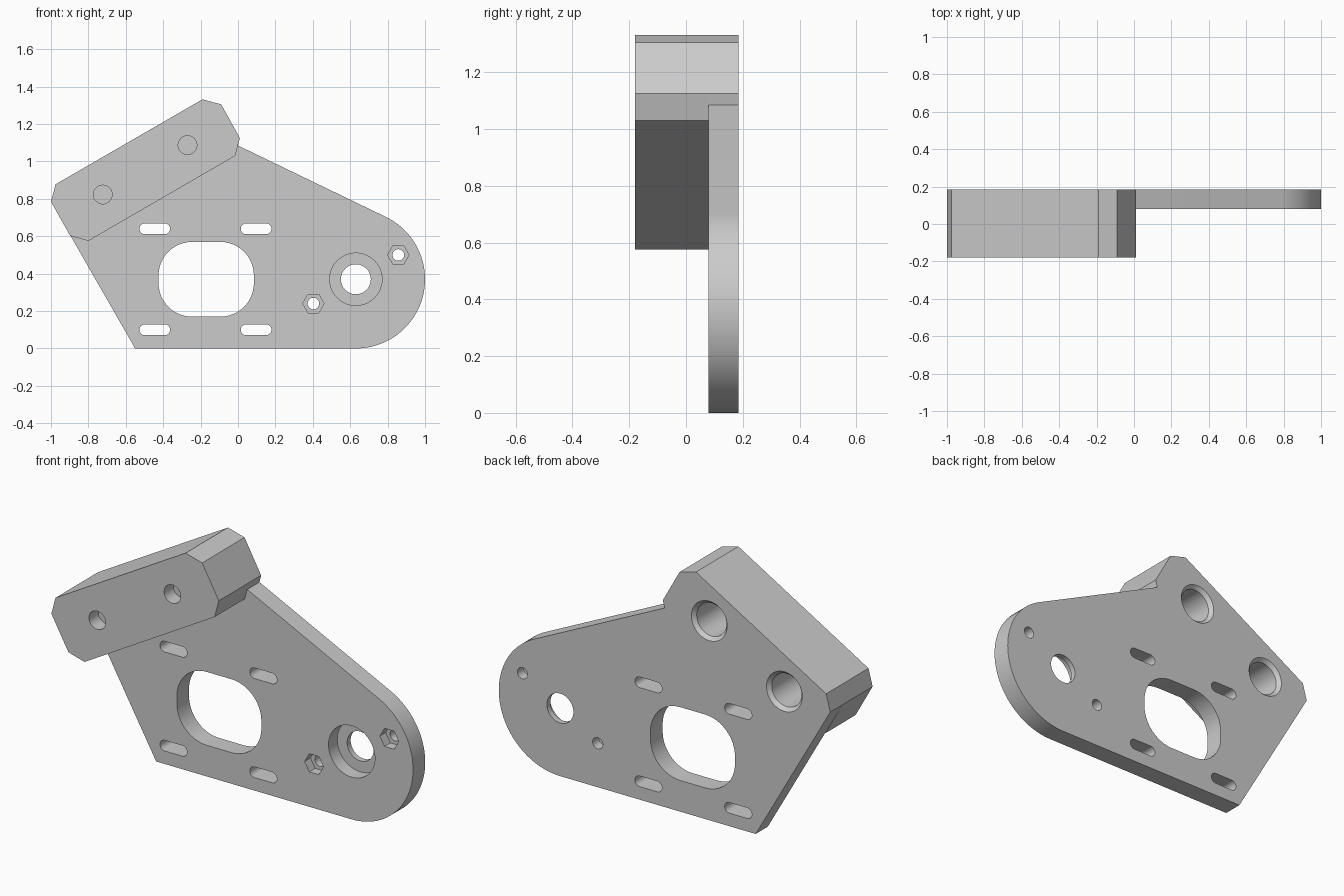
import bpy, bmesh
from math import cos, sin, radians, pi

cube = bpy.data.objects.get("Cube")
if cube:
    bpy.data.objects.remove(cube, do_unlink=True)

grey = bpy.data.materials.new("light grey")
grey.use_nodes = True
COLOUR = (0.6, 0.6, 0.6, 1)
grey.diffuse_color = COLOUR
grey.node_tree.nodes["Principled BSDF"].inputs["Base Color"].default_value = COLOUR

FRONT, PLATE_FRONT, BACK, OUT = -0.18, 0.08, 0.185, 0.05


def arc(x, z, r, start, end, n):
    return [(x + r * cos(radians(start + (end - start) * i / n)),
             z + r * sin(radians(start + (end - start) * i / n))) for i in range(n + 1)]


def circle(x, z, r, n=48):
    return arc(x, z, r, 0, 360, n)[:-1]


def rounded(x, z, half_w, half_h, r, n=12):
    """Rounded rectangle, or a slot when r equals half_h."""
    pts = []
    for k, (sx, sz) in enumerate([(1, 1), (-1, 1), (-1, -1), (1, -1)]):
        for p in arc(x + sx * (half_w - r), z + sz * (half_h - r), r, 90 * k, 90 * k + 90, n):
            if not pts or abs(p[0] - pts[-1][0]) + abs(p[1] - pts[-1][1]) > 1e-5:
                pts.append(p)
    if abs(pts[0][0] - pts[-1][0]) + abs(pts[0][1] - pts[-1][1]) < 1e-5:
        pts.pop()
    return pts


def loft(name, sections):
    """Closed solid through (outline, y) sections of equal point count."""
    bm = bmesh.new()
    rings = [[bm.verts.new((x, y, z)) for x, z in pts] for pts, y in sections]
    n = len(rings[0])
    bm.faces.new(rings[0])
    bm.faces.new(rings[-1])
    for a, b in zip(rings, rings[1:]):
        for i in range(n):
            bm.faces.new((a[i], a[(i + 1) % n], b[(i + 1) % n], b[i]))
    bmesh.ops.recalc_face_normals(bm, faces=bm.faces)
    mesh = bpy.data.meshes.new(name)
    bm.to_mesh(mesh)
    bm.free()
    mesh.materials.append(grey)
    obj = bpy.data.objects.new(name, mesh)
    bpy.context.collection.objects.link(obj)
    return obj


def combine(target, tool, operation):
    tool.hide_render = True
    mod = target.modifiers.new(operation, "BOOLEAN")
    mod.operation, mod.solver, mod.object = operation, "EXACT", tool
    bpy.context.view_layer.objects.active = target
    bpy.ops.object.modifier_apply(modifier=mod.name)
    bpy.data.objects.remove(tool, do_unlink=True)


# Clamp block with clipped corners, and the plate sharing its upper outline
block_outline = [(-1, 0.785), (-0.975, 0.878), (-0.19, 1.332), (-0.09, 1.305),
                 (0.01, 1.125), (-0.015, 1.03), (-0.8, 0.575), (-0.897, 0.602)]
plate_outline = (block_outline[:5] + [(0, 1.085)]
                 + arc(0.63, 0.37, 0.37, 64, -90, 48) + [(-0.55, 0)])
bracket = loft("mounting_bracket", [(plate_outline, PLATE_FRONT), (plate_outline, BACK)])
block = loft("clamp_block", [(block_outline, FRONT), (block_outline, PLATE_FRONT)])
combine(bracket, block, "UNION")


def cut(*sections):
    combine(bracket, loft("cutter", sections), "DIFFERENCE")


# Large motor opening and four adjustment slots
opening = rounded(-0.17, 0.37, 0.255, 0.2, 0.18)
cut((opening, 0), (opening, BACK + OUT))
for x in (-0.445, 0.097):
    for z in (0.1, 0.64):
        slot = rounded(x, z, 0.082, 0.029, 0.029)
        cut((slot, 0), (slot, BACK + OUT))

# Bearing seat: shallow pocket then a through hole
pivot = (0.63, 0.37)
cut((circle(*pivot, 0.14), 0), (circle(*pivot, 0.14), 0.155),
    (circle(*pivot, 0.08), 0.155), (circle(*pivot, 0.08), BACK + OUT))

# Hexagonal nut pockets with screw holes
for x, z in ((0.403, 0.24), (0.857, 0.5)):
    nut, hole = circle(x, z, 0.057, 6), circle(x, z, 0.031, 24)
    cut((nut, 0), (nut, 0.13))
    cut((hole, 0), (hole, BACK + OUT))

# Block bolts: blind hole in front, deep chamfered bore behind
for x, z in ((-0.27, 1.087), (-0.723, 0.823)):
    bolt = circle(x, z, 0.05)
    cut((bolt, FRONT - OUT), (bolt, FRONT + 0.08))
    bore, mouth = circle(x, z, 0.09), circle(x, z, 0.108)
    cut((bore, FRONT + 0.09), (bore, BACK - 0.02), (mouth, BACK), (mouth, BACK + OUT))

bpy.ops.object.select_all(action="DESELECT")
bracket.select_set(True)
bpy.context.view_layer.objects.active = bracket
bpy.ops.object.shade_smooth_by_angle(angle=radians(30))
